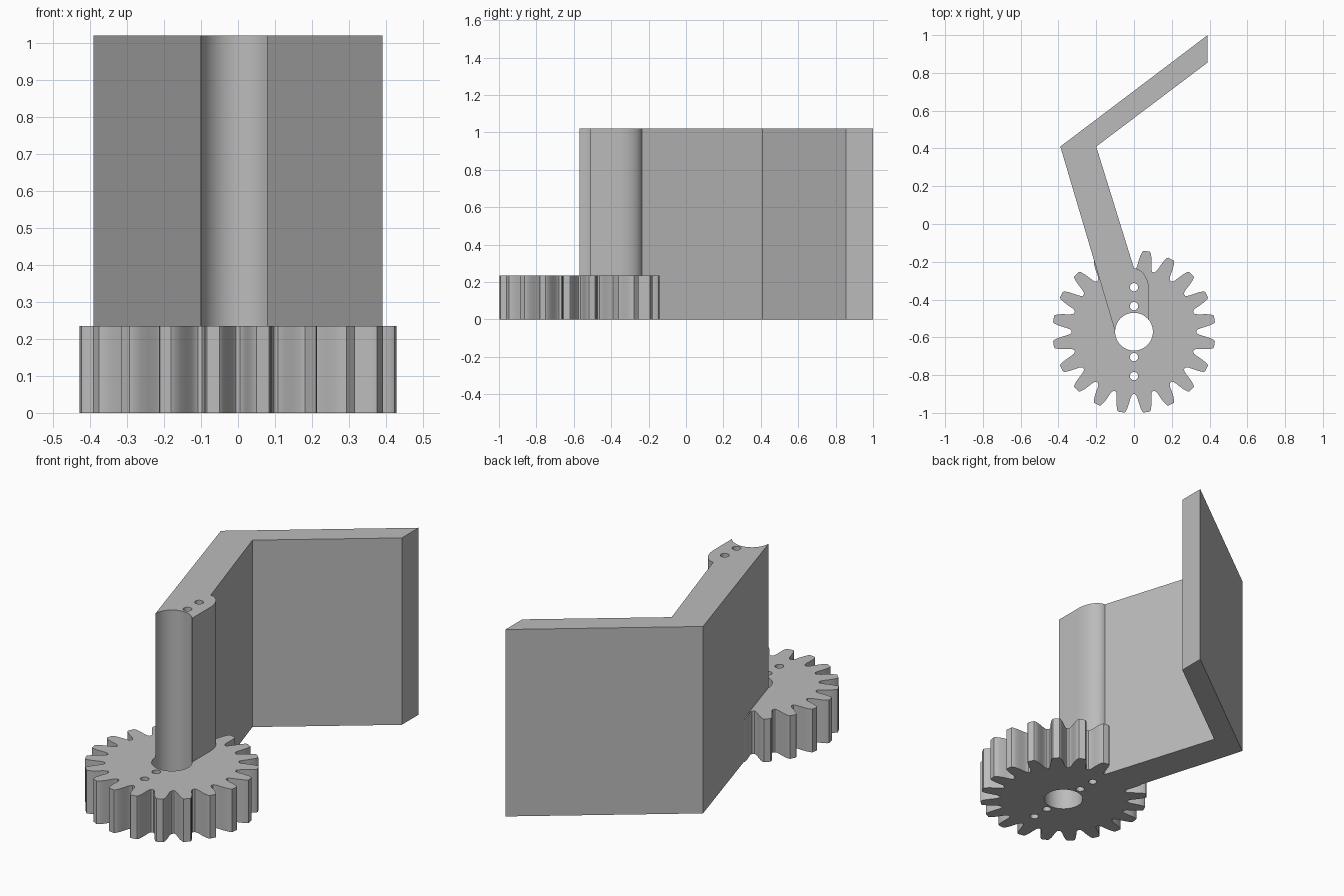
import bpy, bmesh, math
from mathutils import Matrix, Vector

cube = bpy.data.objects.get("Cube")
if cube:
    bpy.data.objects.remove(cube, do_unlink=True)

GEAR_Y = -0.57
GEAR_H, ARM_H = 0.235, 1.02
TEETH = 20

grey = bpy.data.materials.new("light grey")
grey.use_nodes = True
grey.diffuse_color = (0.5, 0.5, 0.5, 1)
grey.node_tree.nodes["Principled BSDF"].inputs["Base Color"].default_value = (0.5, 0.5, 0.5, 1)


def prism(name, outline, z0, z1):
    """Extrude a counter-clockwise outline from z0 to z1."""
    bm = bmesh.new()
    base = bm.faces.new([bm.verts.new((x, y, z0)) for x, y in outline])
    top = bmesh.ops.extrude_face_region(bm, geom=[base])["geom"]
    bmesh.ops.translate(bm, vec=(0, 0, z1 - z0),
                        verts=[v for v in top if isinstance(v, bmesh.types.BMVert)])
    bmesh.ops.recalc_face_normals(bm, faces=bm.faces)
    mesh = bpy.data.meshes.new(name)
    bm.to_mesh(mesh)
    bm.free()
    mesh.materials.append(grey)
    obj = bpy.data.objects.new(name, mesh)
    bpy.context.collection.objects.link(obj)
    return obj


def circle(y, r, n):
    return [(r * math.cos(math.tau * i / n), y + r * math.sin(math.tau * i / n))
            for i in range(n)]


def boolean(target, tool, operation):
    mod = target.modifiers.new(operation.lower(), "BOOLEAN")
    mod.operation, mod.solver, mod.object = operation, "EXACT", tool
    bpy.context.view_layer.objects.active = target
    bpy.ops.object.modifier_apply(modifier=mod.name)
    bpy.data.objects.remove(tool, do_unlink=True)


# Gear: one tooth flank (radius, half width), mirrored and repeated around
flank = [(0.328, 0.046), (0.336, 0.041), (0.35, 0.037), (0.375, 0.034),
         (0.40, 0.030), (0.424, 0.023), (0.431, 0.017)]
tooth = [(r, -w) for r, w in flank] + [(r, w) for r, w in reversed(flank)]
outline = []
for k in range(TEETH):
    turn = Matrix.Rotation(math.tau * (k + 0.5) / TEETH, 2)
    for p in tooth:
        q = turn @ Vector(p)
        outline.append((q.x, q.y + GEAR_Y))
gear = prism("gear_with_bent_arm", outline, 0, GEAR_H)

# Bent arm, with a rounded shoulder next to the hub
shoulder = [(0.08 * math.cos(t), -0.355 + 0.12 * math.sin(t))
            for t in (math.pi / 2 * i / 12 for i in range(13))]
arm_outline = ([(-0.1, GEAR_Y), (0.08, GEAR_Y)] + shoulder +
               [(-0.2, 0.41), (0.39, 0.855), (0.39, 1.0), (-0.39, 0.41)])
boolean(gear, prism("bent_arm", arm_outline, 0, ARM_H), "UNION")

# Axle bore and four screw holes, cut through the full height
boolean(gear, prism("bore_cutter", circle(GEAR_Y, 0.1, 64), -0.1, 1.2), "DIFFERENCE")
for offset in (-0.235, -0.135, 0.135, 0.235):
    boolean(gear, prism("screw_cutter", circle(GEAR_Y + offset, 0.022, 24), -0.1, 1.2),
            "DIFFERENCE")

bpy.ops.object.select_all(action="DESELECT")
gear.select_set(True)
bpy.context.view_layer.objects.active = gear
bpy.ops.object.shade_smooth_by_angle(angle=math.radians(30))
